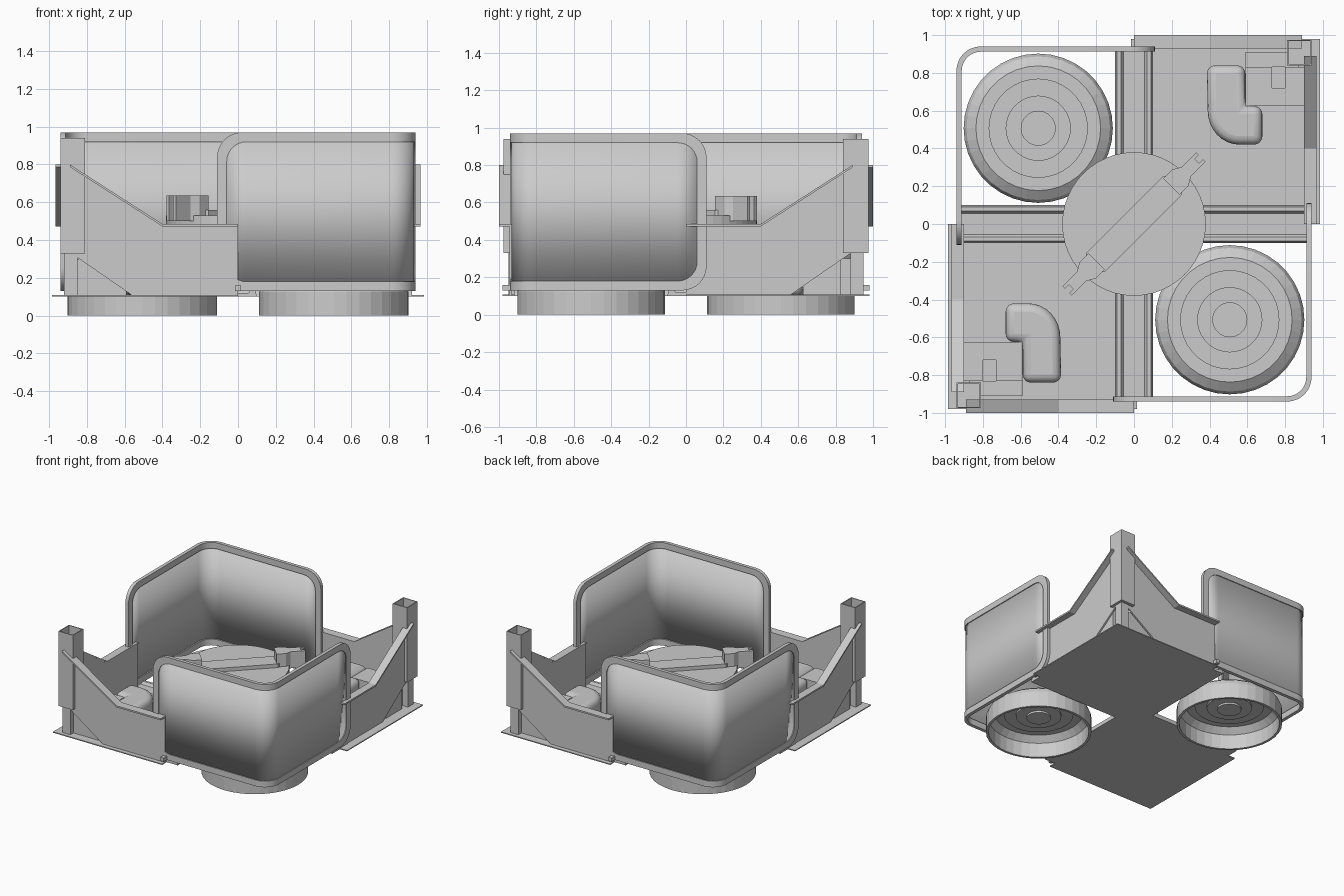
import bpy, bmesh
from math import pi, cos, sin, radians

if "Cube" in bpy.data.objects:
    bpy.data.objects.remove(bpy.data.objects["Cube"])


def finish(bm, name, thick=0, offset=-1, smooth=False, bevel=0):
    """Make an object from a bmesh plus its copy turned half way round z."""
    bmesh.ops.remove_doubles(bm, verts=bm.verts, dist=1e-5)
    bmesh.ops.recalc_face_normals(bm, faces=bm.faces)
    me = bpy.data.meshes.new(name)
    bm.to_mesh(me)
    bm.free()
    for i in range(2):
        ob = bpy.data.objects.new(name + ("_a", "_b")[i], me)
        bpy.context.collection.objects.link(ob)
        ob.rotation_euler.z = pi * i
        if thick:
            m = ob.modifiers.new("thickness", 'SOLIDIFY')
            m.thickness, m.offset = thick, offset
        if bevel:
            m = ob.modifiers.new("bevel", 'BEVEL')
            m.width, m.segments, m.limit_method = bevel, 4, 'ANGLE'
            m.angle_limit = radians(50)
        if smooth:
            bpy.ops.object.select_all(action='DESELECT')
            ob.select_set(True)
            bpy.context.view_layer.objects.active = ob
            bpy.ops.object.shade_smooth_by_angle(angle=radians(35))


def prism(name, pts, to3d, lo, hi, **kw):
    """Extrude a 2D outline between two depths."""
    bm = bmesh.new()
    a = [bm.verts.new(to3d(u, v, lo)) for u, v in pts]
    b = [bm.verts.new(to3d(u, v, hi)) for u, v in pts]
    n = len(pts)
    bm.faces.new(a)
    bm.faces.new(b[::-1])
    for i in range(n):
        bm.faces.new((a[i], a[(i + 1) % n], b[(i + 1) % n], b[i]))
    finish(bm, name, **kw)


def up(u, v, d): return (u, v, d)
def along_x(u, v, d): return (d, u, v)
def along_y(u, v, d): return (u, d, v)


def box(name, x0, x1, y0, y1, z0, z1, **kw):
    prism(name, [(x0, y0), (x1, y0), (x1, y1), (x0, y1)], up, z0, z1, **kw)


# --- curved corner walls: rounded sheet bent round the outer corner ---
E, R = 0.94, 0.13
ARC = R * pi / 4
LEN = ARC + (E - R) + 0.11


def bend(s, z, d):
    c = E - R
    if abs(s) <= ARC:
        t = -pi / 4 + s / R
        return (c + (R + d) * cos(t), -c + (R + d) * sin(t), z)
    if s > 0:
        return (E + d, -c + s - ARC, z)
    return (c + s + ARC, -E - d, z)


def half_outline(inset, sign):
    """Top (sign 1) or bottom (sign -1) edge, from one free end to the other."""
    h, r, l = 0.42 - inset, R - inset * 0.5, LEN - inset
    pts = [(-l + r - r * cos(k * pi / 16), h - r + r * sin(k * pi / 16)) for k in range(9)]
    mid = [(-ARC + 2 * ARC * k / 12, h) for k in range(13)]
    pts += mid + [(-s, z) for s, z in pts[::-1]]
    return [(s, 0.55 + sign * z) for s, z in pts]


def strip(rows_a, rows_b, bm, da, db):
    a = [bm.verts.new(bend(s, z, da)) for s, z in rows_a]
    b = [bm.verts.new(bend(s, z, db)) for s, z in rows_b]
    for i in range(len(a) - 1):
        bm.faces.new((a[i], a[i + 1], b[i + 1], b[i]))
    return a, b


bm = bmesh.new()
strip(half_outline(.045, 1), half_outline(.045, -1), bm, -.012, -.012)
finish(bm, "corner_wall_panel", thick=.01, offset=0, smooth=True)

bm = bmesh.new()
for inner, outer in ((-.028, -.028), (0, 0)):       # back and front of the rim
    for sg in (1, -1):
        strip(half_outline(0, sg), half_outline(.05, sg), bm, outer, inner)
for ins in (0, .05):                                # rim edges
    for sg in (1, -1):
        strip(half_outline(ins, sg), half_outline(ins, sg), bm, -.028, 0)
for ins in (0, .05):                                # short upright ends of the rim
    t, b = half_outline(ins, 1), half_outline(ins, -1)
    for k in (0, -1):
        strip([t[k], b[k]], [t[k], b[k]], bm, -.028, 0)
for d in (-.028, 0):
    for k in (0, -1):
        strip([half_outline(0, 1)[k], half_outline(0, -1)[k]],
              [half_outline(.05, 1)[k], half_outline(.05, -1)[k]], bm, d, d)
finish(bm, "corner_wall_rim", smooth=True)

# --- round base drums, open below, stepped inside ---
prof = [(.0, .15), (.09, .15), (.09, .165), (.17, .165), (.17, .18), (.26, .18),
        (.26, .195), (.33, .195), (.38, .16), (.395, .125), (.395, 0), (.375, 0),
        (.375, .12), (.33, .165), (.26, .165), (.26, .15), (.17, .15), (.17, .135),
        (.09, .135), (.09, .12), (0, .12)]
bm = bmesh.new()
N = 36
rings = [[bm.verts.new((.507 + r * cos(2 * pi * k / N), -.507 + r * sin(2 * pi * k / N), z))
          for k in range(N)] if r else [bm.verts.new((.507, -.507, z))] for r, z in prof]
for p, q in zip(rings, rings[1:]):
    for k in range(N):
        j = (k + 1) % N
        if len(p) == 1:
            bm.faces.new((p[0], q[k], q[j]))
        elif len(q) == 1:
            bm.faces.new((p[k], p[j], q[0]))
        else:
            bm.faces.new((p[k], p[j], q[j], q[k]))
finish(bm, "base_drum")

# --- floor plates and the cross beams between quadrants ---
box("floor_plate", -.985, 0, -.98, -.0, .1, .108)
beam = [(-.1, .1), (-.09, .14), (-.07, .14), (-.055, .12), (.055, .12),
        (.07, .14), (.09, .14), (.1, .1)]
prism("cross_beam_x", beam, along_x, -.92, 0)
prism("cross_beam_y", beam, along_y, -.92, 0)
box("beam_end_pin", -.015, .015, -.98, -.93, .13, .16)

# --- side panels with a sloped shoulder and an outward flange ---
side = [(-.89, .79), (-.4, .475), (0, .475), (0, .1), (-.55, .1), (-.89, .335)]
flange = [(-.89, .8), (-.4, .485), (0, .485), (0, .472), (-.4, .472), (-.89, .787)]
prism("front_side_panel", side, along_y, -.945, -.932)
prism("left_side_panel", side, along_x, -.915, -.902)
prism("front_flange", flange, along_y, -1, -.93)
prism("left_flange", flange, along_x, -.965, -.90)

# --- corner posts: open sleeve on a thinner leg ---
bm = bmesh.new()
c = [(-.94, -.975), (-.81, -.975), (-.81, -.84), (-.94, -.84)]
lo = [bm.verts.new((x, y, .33)) for x, y in c]
hi = [bm.verts.new((x, y, .94)) for x, y in c]
bm.faces.new(lo)
for i in range(4):
    bm.faces.new((lo[i], lo[(i + 1) % 4], hi[(i + 1) % 4], hi[i]))
finish(bm, "corner_post_sleeve", thick=.01)
box("corner_post_leg", -.92, -.85, -.95, -.88, .1, .34)

# --- inner fittings on each floor plate ---
hump = [(-.68, -.42)] + [(-.56 + .17 * sin(k * pi / 16), -.6 + .18 * cos(k * pi / 16))
                         for k in range(9)]
hump += [(-.385, -.84), (-.59, -.84), (-.59, -.625), (-.68, -.625)]
prism("rounded_hump", hump, up, .1, .38, smooth=True, bevel=.05)
block = [(-.9, -.625), (-.59, -.625), (-.59, -.83), (-.73, -.83),
         (-.73, -.72), (-.8, -.72), (-.8, -.83), (-.9, -.83)]
prism("notched_block", block, up, .1, .36)
box("block_step", -.87, -.59, -.91, -.83, .1, .3)

# --- raised centre disc (one half, turned to complete it) with diagonal bar ---
half = [(.38 * cos(pi / 4 + pi * k / 24), .38 * sin(pi / 4 + pi * k / 24)) for k in range(25)]
prism("centre_disc_half", half, up, .48, .53)


def diagonal(pts):
    q = 2 ** -.5
    return [((u - v) * q, (u + v) * q) for u, v in pts]


prism("diagonal_bar", diagonal([(0, -.07), (.29, -.07), (.33, -.035), (.33, .035),
                                (.29, .07), (0, .07)]), up, .53, .56)
prism("bar_end_block", diagonal([(.28, -.06), (.35, -.06), (.39, -.035), (.5, -.035),
                                 (.5, -.015), (.47, -.015), (.47, .015), (.5, .015),
                                 (.5, .035), (.39, .035), (.35, .06), (.28, .06)]),
      up, .5, .635)
